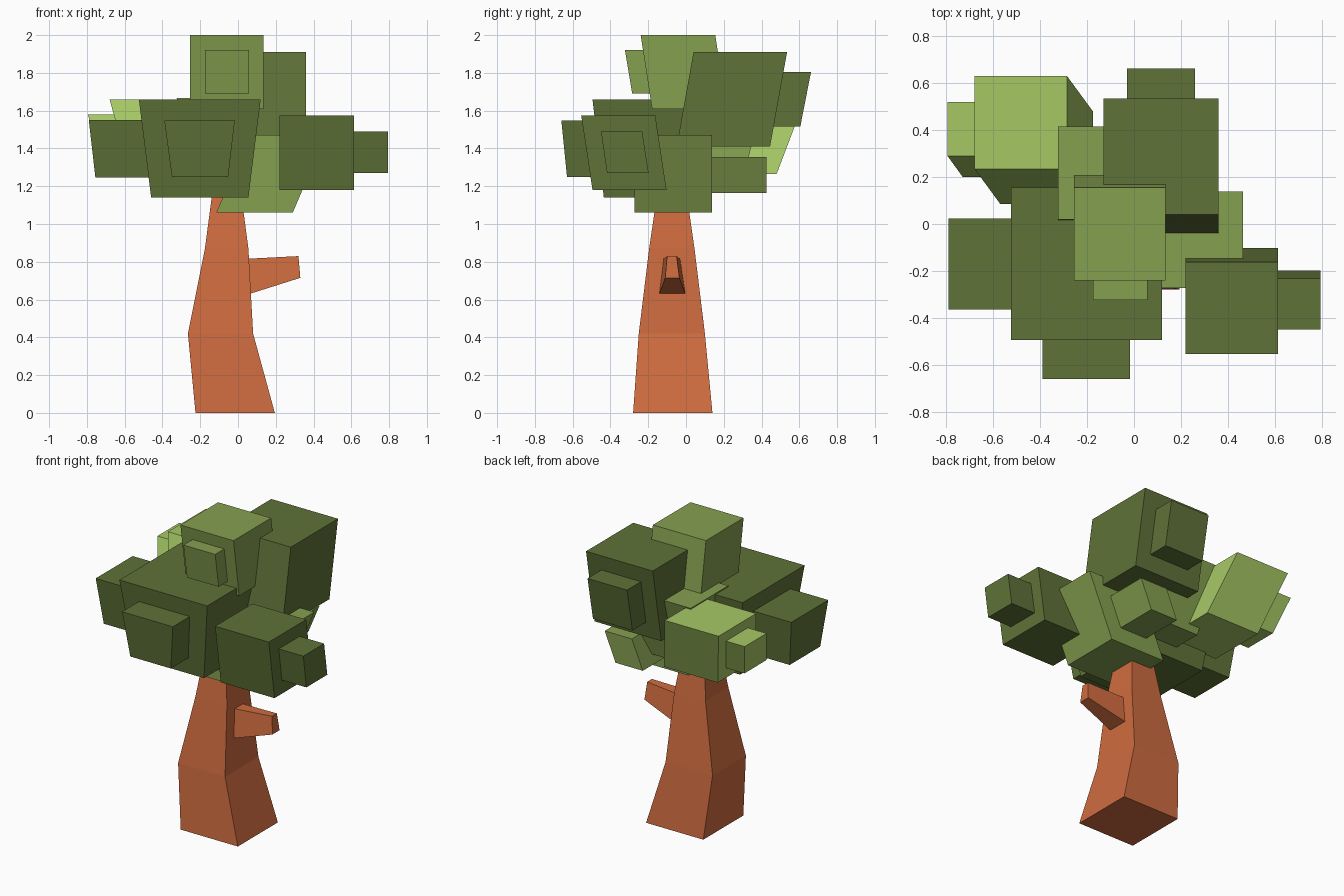
import bpy, bmesh

if "Cube" in bpy.data.objects:
    bpy.data.objects.remove(bpy.data.objects["Cube"])


def material(name, rgb):
    m = bpy.data.materials.new(name)
    m.diffuse_color = (*rgb, 1)
    m.use_nodes = True
    m.node_tree.nodes["Principled BSDF"].inputs["Base Color"].default_value = m.diffuse_color
    return m


BARK = material("bark", (0.62, 0.15, 0.05))
DARK = material("dark_leaf", (0.115, 0.17, 0.04))
MID = material("mid_leaf", (0.235, 0.35, 0.08))
LIGHT = material("light_leaf", (0.38, 0.58, 0.13))


def loft(name, rings, mat):
    """Skin a closed solid through four-sided rings of corner points."""
    bm = bmesh.new()
    rows = [[bm.verts.new(p) for p in ring] for ring in rings]
    for a, b in zip(rows, rows[1:]):
        for i in range(4):
            j = (i + 1) % 4
            bm.faces.new((a[i], a[j], b[j], b[i]))
    bm.faces.new(rows[0][::-1])
    bm.faces.new(rows[-1])
    bmesh.ops.recalc_face_normals(bm, faces=bm.faces)
    me = bpy.data.meshes.new(name)
    bm.to_mesh(me)
    bm.free()
    me.materials.append(mat)
    ob = bpy.data.objects.new(name, me)
    bpy.context.collection.objects.link(ob)


def level(z, x0, x1, y0, y1):
    return [(x0, y0, z), (x1, y0, z), (x1, y1, z), (x0, y1, z)]


def leaf(name, mat, bottom, top):
    """Leaning or tapered leaf block between two horizontal rectangles."""
    loft(name, [level(*bottom), level(*top)], mat)


# Bent, tapering trunk
loft("trunk", [level(0, -.225, .195, -.28, .14),
               level(.42, -.265, .08, -.25, .10),
               level(.87, -.175, .055, -.195, .045),
               level(1.25, -.125, .005, -.14, -.01)], BARK)

# Branch stub on the right
loft("branch", [[(.03, -.145, .62), (.03, 0, .62), (.03, -.03, .815), (.03, -.12, .815)],
                [(.33, -.11, .715), (.33, -.035, .715), (.32, -.05, .83), (.32, -.10, .83)]], BARK)

# Crown top
leaf("top_leaves", MID, (1.61, -.255, .135, -.18, .215), (2.0, -.255, .135, -.24, .155))
leaf("top_leaves_bud", MID, (1.69, -.175, .058, -.285, -.1), (1.92, -.175, .058, -.323, -.1))

# Upper back
leaf("back_leaves", DARK, (1.41, -.13, .36, -.05, .445), (1.91, -.13, .36, .04, .535))
leaf("back_leaves_bud", DARK, (1.515, -.03, .26, .3, .605), (1.805, -.03, .26, .3, .662))

# Bright back-left
leaf("back_left_leaves", LIGHT, (1.265, -.57, -.175, .085, .48), (1.66, -.68, -.285, .235, .63))
leaf("back_left_bud", LIGHT, (1.35, -.73, -.5, .2, .43), (1.58, -.795, -.5, .29, .52))

# Inner blocks
leaf("inner_leaves", MID, (1.06, -.115, .29, -.272, .138), (1.47, .06, .465, -.272, .138))
leaf("inner_bud", MID, (1.165, .02, .22, .05, .425), (1.355, .1, .30, .05, .425))
leaf("centre_leaves", MID, (1.22, -.25, .12, -.1, .295), (1.668, -.325, .06, .02, .415))

# Right side
leaf("right_leaves", DARK, (1.18, .22, .615, -.495, -.103), (1.575, .22, .615, -.555, -.163))
leaf("right_bud", DARK, (1.27, .5, .795, -.418, -.198), (1.49, .5, .795, -.45, -.232))

# Front block with two buds
leaf("front_leaves", DARK, (1.14, -.46, .055, -.435, .09), (1.66, -.525, .12, -.495, .155))
leaf("front_bud", DARK, (1.25, -.35, -.052, -.63, -.3), (1.548, -.39, -.017, -.66, -.3))
leaf("left_bud", DARK, (1.245, -.755, -.4, -.33, -.01), (1.55, -.79, -.4, -.365, .023))
